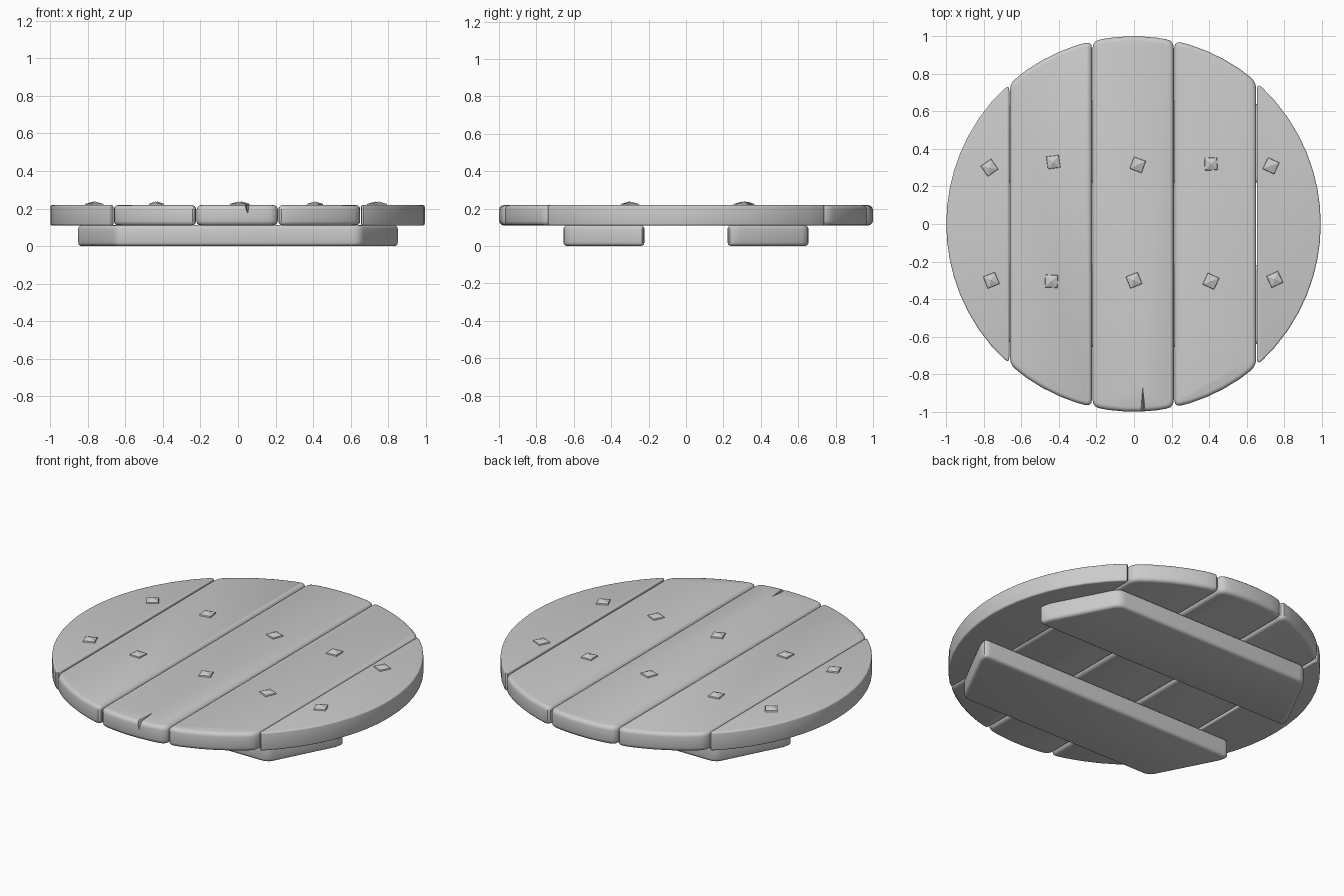
import bpy, bmesh
from math import sqrt, radians
from mathutils import Vector, Matrix

if "Cube" in bpy.data.objects:
    bpy.data.objects.remove(bpy.data.objects["Cube"])


def finish(bm, name, smooth=True):
    bmesh.ops.recalc_face_normals(bm, faces=bm.faces[:])
    me = bpy.data.meshes.new(name)
    bm.to_mesh(me)
    bm.free()
    ob = bpy.data.objects.new(name, me)
    bpy.context.collection.objects.link(ob)
    if smooth:
        shade(ob)
    return ob


def shade(ob):
    bpy.ops.object.select_all(action='DESELECT')
    ob.select_set(True)
    bpy.context.view_layer.objects.active = ob
    bpy.ops.object.shade_smooth_by_angle(angle=radians(35))


def round_corners(pts, r):
    """Replace each clearly bent corner with a short curve."""
    out = []
    for i, p in enumerate(pts):
        a, b = pts[i - 1] - p, pts[(i + 1) % len(pts)] - p
        if a.angle(b) > radians(155):
            out.append(p)
            continue
        pa = p + a.normalized() * min(r, a.length * 0.45)
        pb = p + b.normalized() * min(r, b.length * 0.45)
        for t in (0, 0.33, 0.67, 1):
            out.append(pa * (1 - t) ** 2 + p * 2 * t * (1 - t) + pb * t * t)
    return out


def board(name, pts, z0, z1, corner=0.04, edge=0.024):
    """Extruded outline with rounded corners and softened rims."""
    pts = round_corners([Vector(p) for p in pts], corner)
    bm = bmesh.new()
    f = bm.faces.new([bm.verts.new((p.x, p.y, z0)) for p in pts])
    top = bmesh.ops.extrude_face_region(bm, geom=[f], use_keep_orig=True)['geom']
    bmesh.ops.translate(bm, vec=(0, 0, z1 - z0),
                        verts=[v for v in top if isinstance(v, bmesh.types.BMVert)])
    bmesh.ops.recalc_face_normals(bm, faces=bm.faces[:])
    rim = [e for e in bm.edges if abs(e.verts[0].co.z - e.verts[1].co.z) < 1e-5]
    bmesh.ops.bevel(bm, geom=rim, offset=edge, segments=3, profile=0.5,
                    affect='EDGES', clamp_overlap=True)
    return finish(bm, name)


# five top planks trimmed to a circle
spans = [(-1, -0.664), (-0.661, -0.224), (-0.221, 0.212), (0.215, 0.651), (0.655, 0.995)]
planks = []
for i, (x0, x1) in enumerate(spans):
    if i in (0, 4):
        # rim segment: arc sampled by height
        inner, tip, s = (x1, x0, -1) if i == 0 else (x0, x1, 1)
        h = sqrt(1 - inner * inner)
        pts = [(s * sqrt(1 - (h * k / 8) ** 2) * abs(tip), h * k / 8) for k in range(-8, 9)]
        pts[0], pts[-1] = (inner, -h), (inner, h)
    else:
        xs = [x0 + (x1 - x0) * k / 5 for k in range(6)]
        pts = [(x, -sqrt(1 - x * x)) for x in xs] + [(x, sqrt(1 - x * x)) for x in reversed(xs)]
    planks.append(board(f"plank_{i + 1}", pts, 0.11, 0.218))

# split in the front end of the middle plank
bm = bmesh.new()
vs = [bm.verts.new(c) for c in ((0.028, -1.02, 0.24), (0.066, -1.02, 0.24),
                                (0.052, -1.02, 0.165), (0.046, -0.86, 0.222))]
for f in ((0, 1, 2), (0, 1, 3), (1, 2, 3), (2, 0, 3)):
    bm.faces.new([vs[k] for k in f])
cutter = finish(bm, "split_cutter", False)
cutter.hide_render = True
mid = planks[2]
mod = mid.modifiers.new("split", 'BOOLEAN')
mod.operation, mod.object, mod.solver = 'DIFFERENCE', cutter, 'EXACT'
bpy.context.view_layer.objects.active = mid
bpy.ops.object.modifier_apply(modifier=mod.name)
bpy.data.objects.remove(cutter)
shade(mid)

# two battens underneath with slanted ends
for name, s in (("front_batten", -1), ("back_batten", 1)):
    board(name, [(-0.86, 0.222 * s), (0.86, 0.222 * s), (0.84, 0.29 * s), (0.65, 0.655 * s),
                 (-0.65, 0.655 * s), (-0.84, 0.29 * s)], 0, 0.111)

# pyramid nail heads: x, y, turn in degrees
nails = [(-0.77, 0.30, 35), (-0.43, 0.33, 8), (0.02, 0.315, -20), (0.41, 0.32, 3),
         (0.73, 0.31, -25), (-0.76, -0.30, 22), (-0.44, -0.305, -3), (0, -0.30, 22),
         (0.41, -0.305, -25), (0.75, -0.295, 25)]
for i, (x, y, a) in enumerate(nails):
    bm = bmesh.new()
    bmesh.ops.create_cone(bm, cap_ends=True, segments=4, radius1=0.051, radius2=0.045, depth=0.016,
                          matrix=Matrix.Translation((x, y, 0.217)) @ Matrix.Rotation(radians(a + 45), 4, 'Z'))
    top = max(bm.faces, key=lambda f: f.calc_center_median().z)
    bmesh.ops.poke(bm, faces=[top], offset=0.012)
    finish(bm, f"nail_{i + 1}", False)
